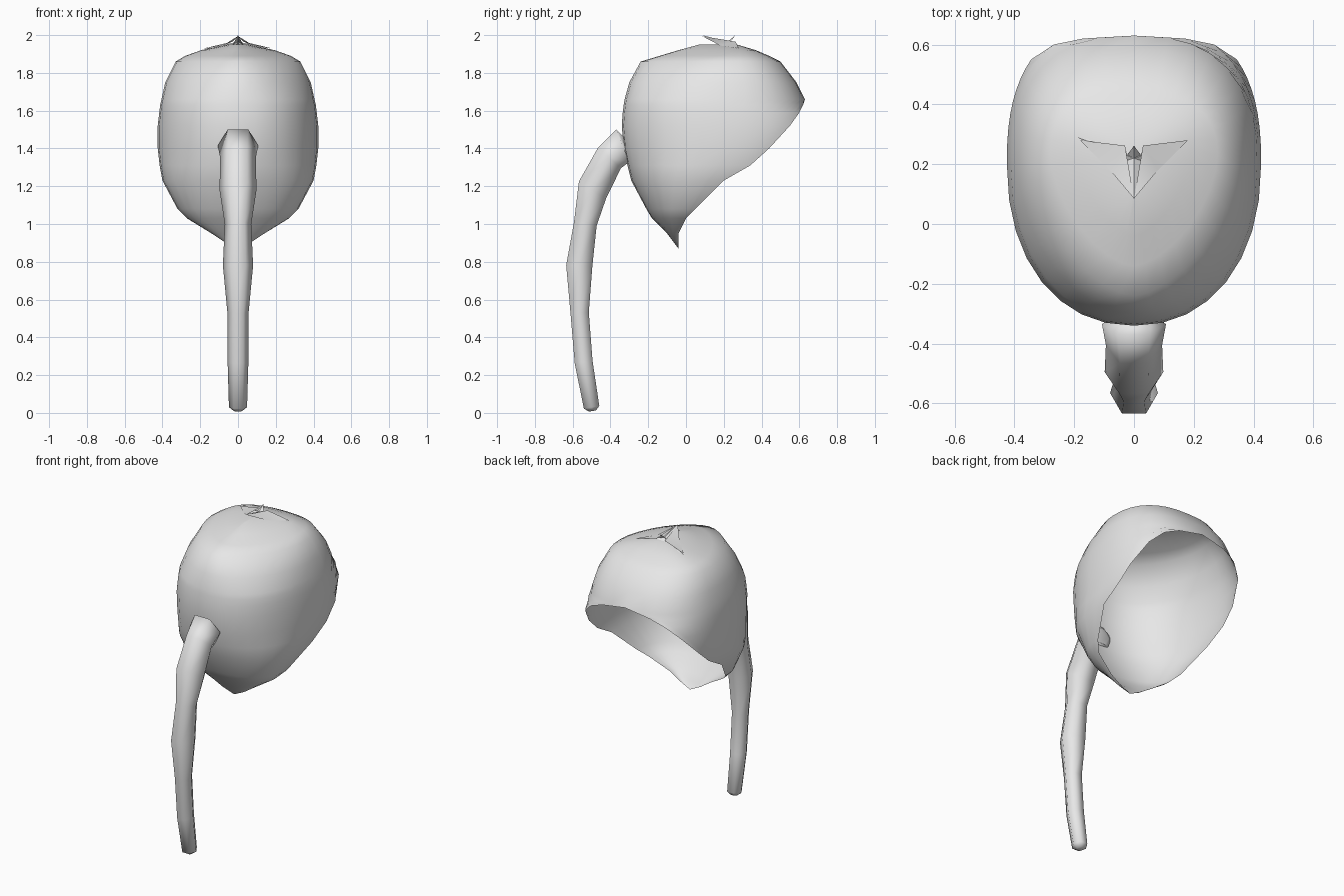
import bpy, bmesh, math
from mathutils import Vector

cube = bpy.data.objects.get("Cube")
if cube:
    bpy.data.objects.remove(cube)

grey = bpy.data.materials.new("plain grey")
grey.use_nodes = True
grey.diffuse_color = (0.8, 0.8, 0.8, 1)
grey.node_tree.nodes["Principled BSDF"].inputs["Base Color"].default_value = (0.8, 0.8, 0.8, 1)


def finish(bm, name, angle):
    bmesh.ops.remove_doubles(bm, verts=bm.verts[:], dist=0.0005)
    bmesh.ops.recalc_face_normals(bm, faces=bm.faces[:])
    mesh = bpy.data.meshes.new(name)
    bm.to_mesh(mesh)
    bm.free()
    mesh.materials.append(grey)
    obj = bpy.data.objects.new(name, mesh)
    bpy.context.collection.objects.link(obj)
    bpy.ops.object.select_all(action="DESELECT")
    obj.select_set(True)
    bpy.context.view_layer.objects.active = obj
    bpy.ops.object.shade_smooth_by_angle(angle=math.radians(angle))


def loft(bm, rings, closed):
    rows = [[bm.verts.new(p) for p in ring] for ring in rings]
    n = len(rows[0])
    for low, high in zip(rows, rows[1:]):
        for i in range(n if closed else n - 1):
            j = (i + 1) % n
            bm.faces.new((low[i], low[j], high[j], high[i]))
    return rows


# Hood shell: level slices (height, front y, half width, widest y, back y, rim y);
# a slice whose rim lies ahead of its back is left open there
SLICES = [
    (0.87, -0.04, 0.00, -0.04, 0.30, -0.04),
    (0.91, -0.07, 0.08, -0.05, 0.40, -0.04),
    (0.95, -0.10, 0.14, -0.05, 0.50, -0.04),
    (1.03, -0.18, 0.27, -0.01, 0.55, 0.00),
    (1.08, -0.21, 0.32, 0.02, 0.60, 0.05),
    (1.23, -0.29, 0.40, 0.10, 0.65, 0.20),
    (1.31, -0.31, 0.415, 0.15, 0.69, 0.34),
    (1.40, -0.33, 0.425, 0.20, 0.69, 0.44),
    (1.52, -0.34, 0.425, 0.20, 0.70, 0.55),
    (1.59, -0.335, 0.417, 0.20, 0.67, 0.60),
    (1.63, -0.33, 0.412, 0.20, 0.64, 0.62),
    (1.66, -0.325, 0.405, 0.20, 0.63, 0.63),
    (1.75, -0.30, 0.385, 0.20, 0.585, 0.585),
    (1.86, -0.24, 0.33, 0.20, 0.50, 0.50),
    (1.89, -0.14, 0.28, 0.23, 0.44, 0.44),
    (1.92, -0.04, 0.195, 0.25, 0.37, 0.37),
    (1.95, 0.07, 0.06, 0.23, 0.27, 0.27),
    (1.95, 0.20, 0.00, 0.20, 0.20, 0.20),
]
STEPS = 8
BACK_POWER = 0.8


def half_slice(z, front, wide, mid, back, rim):
    # the front corners get softer towards the crown
    power = 0.92 + 1.3 * max(0, z - 1.65)
    pts = []
    for i in range(STEPS + 1):
        a = math.pi / 2 * i / STEPS
        pts.append((wide * math.sin(a) ** power,
                    mid - (mid - front) * max(0, math.cos(a)) ** power, z))
    reach = (rim - mid) / (back - mid) if back > mid else 1
    end = math.asin(min(1, reach ** (1 / BACK_POWER)))
    for i in range(1, STEPS + 1):
        a = end * i / STEPS
        pts.append((wide * max(0, math.cos(a)) ** BACK_POWER,
                    mid + (back - mid) * math.sin(a) ** BACK_POWER, z))
    return pts


bm = bmesh.new()
halves = [half_slice(*s) for s in SLICES]
loft(bm, [[(-x, y, z) for x, y, z in h[:0:-1]] + h for h in halves], False)
bmesh.ops.dissolve_degenerate(bm, dist=0.0005, edges=bm.edges[:])
finish(bm, "hood_shell", 60)

# Hanging tube: six-sided sections (y, z, radius, lean of the section in degrees)
TUBE = [
    (-0.495, 0.01, 0.022, 10), (-0.50, 0.03, 0.048, 10), (-0.542, 0.27, 0.055, 7),
    (-0.563, 0.53, 0.056, 3), (-0.565, 0.78, 0.08, -2), (-0.533, 1.0, 0.07, -8),
    (-0.495, 1.18, 0.098, -32), (-0.405, 1.35, 0.094, -42),
    (-0.335, 1.415, 0.107, -68), (-0.305, 1.385, 0.06, -88),
]
bm = bmesh.new()
rings = []
for y, z, r, lean in TUBE:
    t = math.radians(lean)
    ring = []
    for k in range(6):
        a = math.pi / 3 * k
        d = r * math.sin(a)
        ring.append((r * math.cos(a), y + d * math.cos(t), z + d * math.sin(t)))
    rings.append(ring)
rows = loft(bm, rings, True)
bm.faces.new(rows[0])
bm.faces.new(rows[-1])
finish(bm, "hanging_tube", 80)

# Gathered folds on the crown: pinched ridges from a centre to raised tips
CENTRE = Vector((0, 0.22, 1.945))
TIPS = [(-0.19, 0.29, 1.925), (0.17, 0.27, 1.93), (0, 0.085, 2.0), (0, 0.262, 2.0)]
bm = bmesh.new()
for tip in TIPS:
    tip = Vector(tip)
    along = (tip - CENTRE).normalized()
    side = along.cross(Vector((0, 0, 1))).normalized() * 0.03
    ridge = bm.verts.new(CENTRE + Vector((0, 0, 0.02)))
    left, right, end = (bm.verts.new(p) for p in (CENTRE + side, CENTRE - side, tip))
    bm.faces.new((ridge, left, end))
    bm.faces.new((ridge, end, right))
finish(bm, "crown_folds", 20)

# Web of cloth stretched between the front fold and the two side folds
bm = bmesh.new()
for s in (-1, 1):
    pts = [(0, 0.085, 1.995), (s * 0.08, 0.18, 1.945), (s * 0.18, 0.28, 1.93), (s * 0.03, 0.262, 1.965)]
    a, b, c, d = (bm.verts.new(p) for p in pts)
    bm.faces.new((a, b, d))
    bm.faces.new((b, c, d))
finish(bm, "fold_web", 20)
